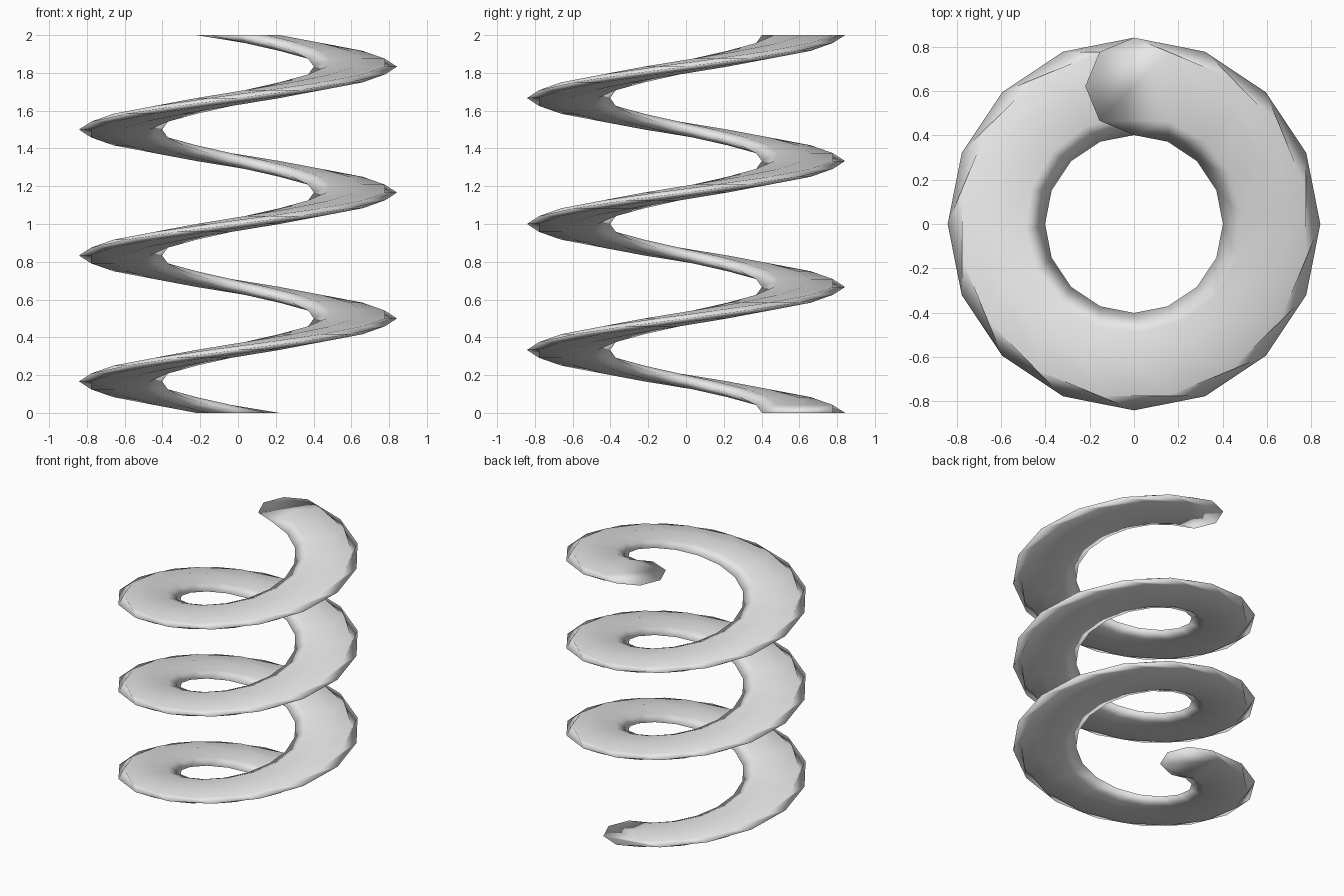
import bpy, bmesh, math
from mathutils import Matrix

if "Cube" in bpy.data.objects:
    bpy.data.objects.remove(bpy.data.objects["Cube"])

TURNS, STEPS, SIDES = 3, 16, 8
HEIGHT, COIL_R, WIRE_R = 2.0, 0.622, 0.22

bm = bmesh.new()

# horizontal octagon carried up a helix, starting at the back
rings = []
total = TURNS * STEPS
for i in range(total + 1):
    turn = Matrix.Rotation(math.tau * i / STEPS, 4, 'Z')
    lift = Matrix.Translation((0, 0, HEIGHT * i / total))
    place = lift @ turn @ Matrix.Translation((0, COIL_R, 0))
    ring = bmesh.ops.create_circle(bm, segments=SIDES, radius=WIRE_R, matrix=place)
    rings.append(ring['verts'])

# skin between neighbouring rings
for a, b in zip(rings, rings[1:]):
    for j in range(SIDES):
        k = (j + 1) % SIDES
        bm.faces.new((a[j], a[k], b[k], b[j]))

# flat end caps sharing the rim
bm.faces.new(rings[0])
bm.faces.new(rings[-1])
bmesh.ops.recalc_face_normals(bm, faces=bm.faces[:])
for f in bm.faces:
    f.smooth = True

mesh = bpy.data.meshes.new("spring_coil")
bm.to_mesh(mesh)
bm.free()

# single light grey colour
grey = bpy.data.materials.new("light_grey")
grey.diffuse_color = (0.8, 0.8, 0.8, 1)
grey.use_nodes = True
grey.node_tree.nodes["Principled BSDF"].inputs["Base Color"].default_value = grey.diffuse_color
mesh.materials.append(grey)

spring = bpy.data.objects.new("spring_coil", mesh)
bpy.context.collection.objects.link(spring)
